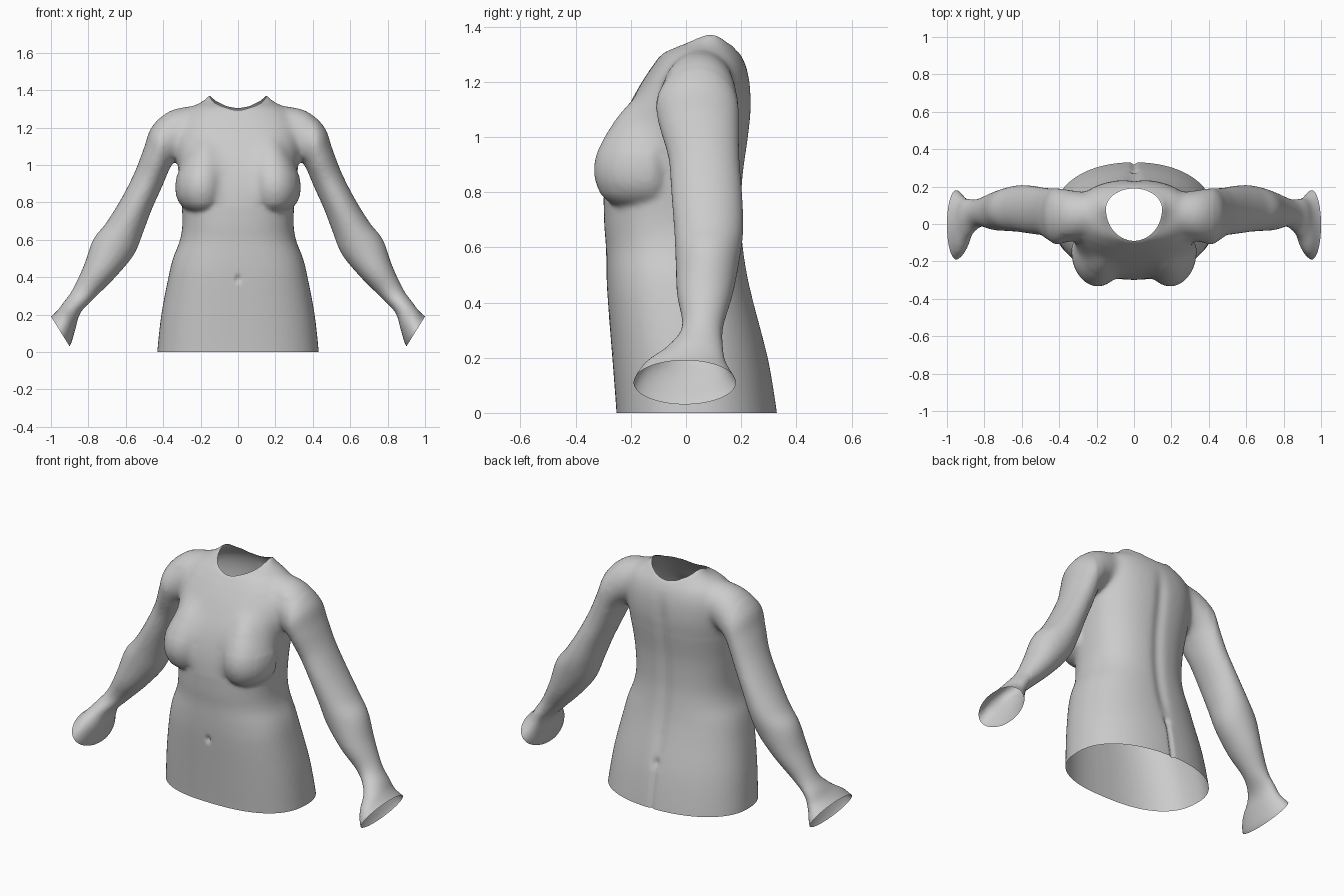
import bpy, bmesh, math
from mathutils import Vector

if "Cube" in bpy.data.objects:
    bpy.data.objects.remove(bpy.data.objects["Cube"])

SEG = 64


def spline(rows, steps=5):
    """Catmull-Rom interpolation through rows of numbers."""
    out = []
    for i in range(len(rows) - 1):
        a, b = rows[max(i - 1, 0)], rows[i]
        c, d = rows[i + 1], rows[min(i + 2, len(rows) - 1)]
        for s in range(steps):
            t = s / steps
            out.append([0.5 * (2 * q + (r - p) * t + (2 * p - 5 * q + 4 * r - w) * t * t
                               + (3 * q - p - 3 * r + w) * t ** 3)
                        for p, q, r, w in zip(a, b, c, d)])
    out.append(list(rows[-1]))
    return out


def loft(bm, rings):
    """Closed solid through rings of points."""
    vs = [[bm.verts.new(p) for p in ring] for ring in rings]
    for r0, r1 in zip(vs, vs[1:]):
        for i in range(SEG):
            j = (i + 1) % SEG
            bm.faces.new((r0[i], r0[j], r1[j], r1[i]))
    bm.faces.new(vs[0][::-1])
    bm.faces.new(vs[-1])


def oval(front=2, back=2):
    """Unit superellipse points with separate front and back fullness."""
    for k in range(SEG):
        a = math.tau * k / SEG
        c, s = math.cos(a), math.sin(a)
        n = 2 / (front if s < 0 else back)
        yield math.copysign(abs(c) ** n, c), math.copysign(abs(s) ** n, s)


bm = bmesh.new()

# Trunk: height, half width, front y, back y, front and back fullness
trunk = [(-0.08, .435, -.25, .335, 2.5, 2.15), (0, .432, -.252, .33, 2.5, 2.15),
         (.2, .41, -.267, .297, 2.5, 2.15), (.4, .372, -.283, .247, 2.5, 2.2),
         (.5, .348, -.288, .224, 2.4, 2.25), (.6, .31, -.29, .209, 2.35, 2.3),
         (.7, .297, -.297, .202, 2.35, 2.35), (.85, .307, -.295, .207, 2.35, 2.35),
         (1.0, .322, -.26, .227, 2.7, 2.35), (1.1, .327, -.215, .237, 2.9, 2.35),
         (1.2, .32, -.16, .232, 2.7, 2.35), (1.27, .295, -.112, .213, 2.4, 2.3),
         (1.31, .25, -.08, .19, 2.2, 2.2), (1.34, .19, -.025, .172, 2.2, 2.2),
         (1.385, .148, .04, .14, 2.2, 2.2)]
loft(bm, [[(w * c, (f + b) / 2 + (b - f) / 2 * s, z) for c, s in oval(nf, nb)]
          for z, w, f, b, nf, nb in spline(trunk)])

# Arms: inner x z, outer x z, front y, back y
arm = [(.10, 1.12, .13, 1.32, -.02, .15), (.20, 1.09, .25, 1.315, -.06, .165),
       (.29, 1.05, .37, 1.287, -.09, .18),
       (.33, 1.03, .463, 1.20, -.112, .192), (.365, .98, .503, 1.09, -.095, .192),
       (.408, .88, .553, .96, -.063, .194), (.462, .76, .624, .82, -.053, .204),
       (.507, .64, .705, .69, -.043, .208), (.557, .52, .775, .60, -.038, .195),
       (.656, .40, .824, .463, -.033, .17), (.766, .29, .885, .333, -.015, .135),
       (.842, .21, .935, .263, -.07, .135), (.87, .12, .963, .225, -.15, .148),
       (.90, .03, 1.0, .19, -.192, .183), (.95, -.01, 1.05, .16, -.20, .19)]
# Bust: height, centre x, half width, front y
bust = [(.748, .19, .06, -.235), (.762, .19, .09, -.275), (.79, .192, .117, -.307),
        (.83, .194, .135, -.327), (.88, .194, .141, -.335), (.93, .192, .138, -.328),
        (.98, .188, .127, -.312), (1.03, .18, .108, -.284), (1.08, .175, .085, -.25),
        (1.14, .17, .05, -.195)]
for side in (-1, 1):
    loft(bm, [[(side * ((xi + xo) / 2 + (xo - xi) / 2 * c),
                (f + b) / 2 + (b - f) / 2 * s,
                (zi + zo) / 2 + (zo - zi) / 2 * c) for c, s in oval()]
              for xi, zi, xo, zo, f, b in spline(arm)])
    loft(bm, [[(side * (x + w * c), -.14 + (f + .14) * -s if s < 0 else -.14 + .1 * s, z)
               for c, s in oval(2, 2)] for z, x, w, f in spline(bust)])

bmesh.ops.recalc_face_normals(bm, faces=bm.faces)
mesh = bpy.data.meshes.new("body_blocks")
bm.to_mesh(mesh)
bm.free()
body = bpy.data.objects.new("torso_shell", mesh)
bpy.context.collection.objects.link(body)

# Fuse all volumes into one skin and soften the seams
fuse = body.modifiers.new("fuse", "REMESH")
fuse.mode = "VOXEL"
fuse.voxel_size = 0.011
soft = body.modifiers.new("soften", "SMOOTH")
soft.factor = 0.5
soft.iterations = 6
skin = bpy.data.meshes.new_from_object(
    body.evaluated_get(bpy.context.evaluated_depsgraph_get()))
body.modifiers.clear()
body.data = skin

bm = bmesh.new()
bm.from_mesh(skin)

# Keep only the outer skin
left, shells = set(bm.verts), []
while left:
    stack, shell = [left.pop()], []
    while stack:
        v = stack.pop()
        shell.append(v)
        for e in v.link_edges:
            o = e.other_vert(v)
            if o in left:
                left.remove(o)
                stack.append(o)
    shells.append(shell)
shells.sort(key=len)
for shell in shells[:-1]:
    bmesh.ops.delete(bm, geom=shell, context="VERTS")


def soften(test, times):
    picked = [v for v in bm.verts if test(*v.co)]
    for _ in range(times):
        bmesh.ops.smooth_vert(bm, verts=picked, factor=0.5, use_axis_x=True,
                              use_axis_y=True, use_axis_z=True)


# Extra softening of cleavage, upper chest and shoulders
soften(lambda x, y, z: abs(x) < .42 and z > 1.0, 14)
soften(lambda x, y, z: abs(x) < .12 and .78 < z < 1.1 and y < -.1, 40)
soften(lambda x, y, z: abs(x) < .4 and .95 < z < 1.24 and y < -.05, 30)
soften(lambda x, y, z: abs(x) < .3 and .8 < z < 1.05 and y < -.15, 8)


def cut(point, normal):
    bmesh.ops.bisect_plane(bm, geom=bm.verts[:] + bm.edges[:] + bm.faces[:],
                           plane_co=point, plane_no=normal, clear_outer=True)


# Open wrists and open hem
for side in (-1, 1):
    cut((side * .95, 0, .11), (side * .85, 0, -.53))
cut((0, 0, 0), (0, 0, -1))

# Open neck: remove the top inside an egg shape, then even out the rim
NY, RX = .08, .15


def neck_radius(p):
    return math.hypot(p.x / RX, (p.y - NY) / (.17 if p.y < NY else .11))


bmesh.ops.delete(bm, geom=[v for v in bm.verts if v.co.z > 1.2 and neck_radius(v.co) < 1],
                 context="VERTS")
rim = [v for v in bm.verts if v.is_boundary and v.co.z > 1.2]
for _ in range(6):
    moved = {}
    for v in rim:
        near = [e.other_vert(v).co for e in v.link_edges if e.is_boundary]
        moved[v] = v.co * .5 + sum(near, Vector()) * (.5 / len(near))
    for v, p in moved.items():
        v.co = p
for v in rim:
    r = neck_radius(v.co)
    v.co.x /= r
    v.co.y = NY + (v.co.y - NY) / r

# Spine groove, seat cleft and navel
for v in bm.verts:
    x, y, z = v.co
    if abs(x) > .15:
        continue
    if y > .1 and z < 1.25:
        fade = min(1, (1.25 - z) / .15) * min(1, max(0, (z - .2) / .2))
        v.co.y -= .012 * fade * math.exp(-(x / .035) ** 2)
        if z < .27:
            v.co.y -= .012 * math.exp(-(x / .012) ** 2) * min(1, (.27 - z) / .06)
        v.co.y -= .012 * math.exp(-((x / .018) ** 2 + ((z - .25) / .025) ** 2))
    elif y < -.1:
        v.co.y += .018 * math.exp(-((x / .011) ** 2 + ((z - .39) / .018) ** 2))

bm.to_mesh(skin)
bm.free()

# One plain grey
grey = bpy.data.materials.new("plain_grey")
grey.diffuse_color = (.6, .6, .6, 1)
grey.use_nodes = True
grey.node_tree.nodes["Principled BSDF"].inputs["Base Color"].default_value = grey.diffuse_color
skin.materials.clear()
skin.materials.append(grey)
for p in skin.polygons:
    p.material_index = 0
    p.use_smooth = True
